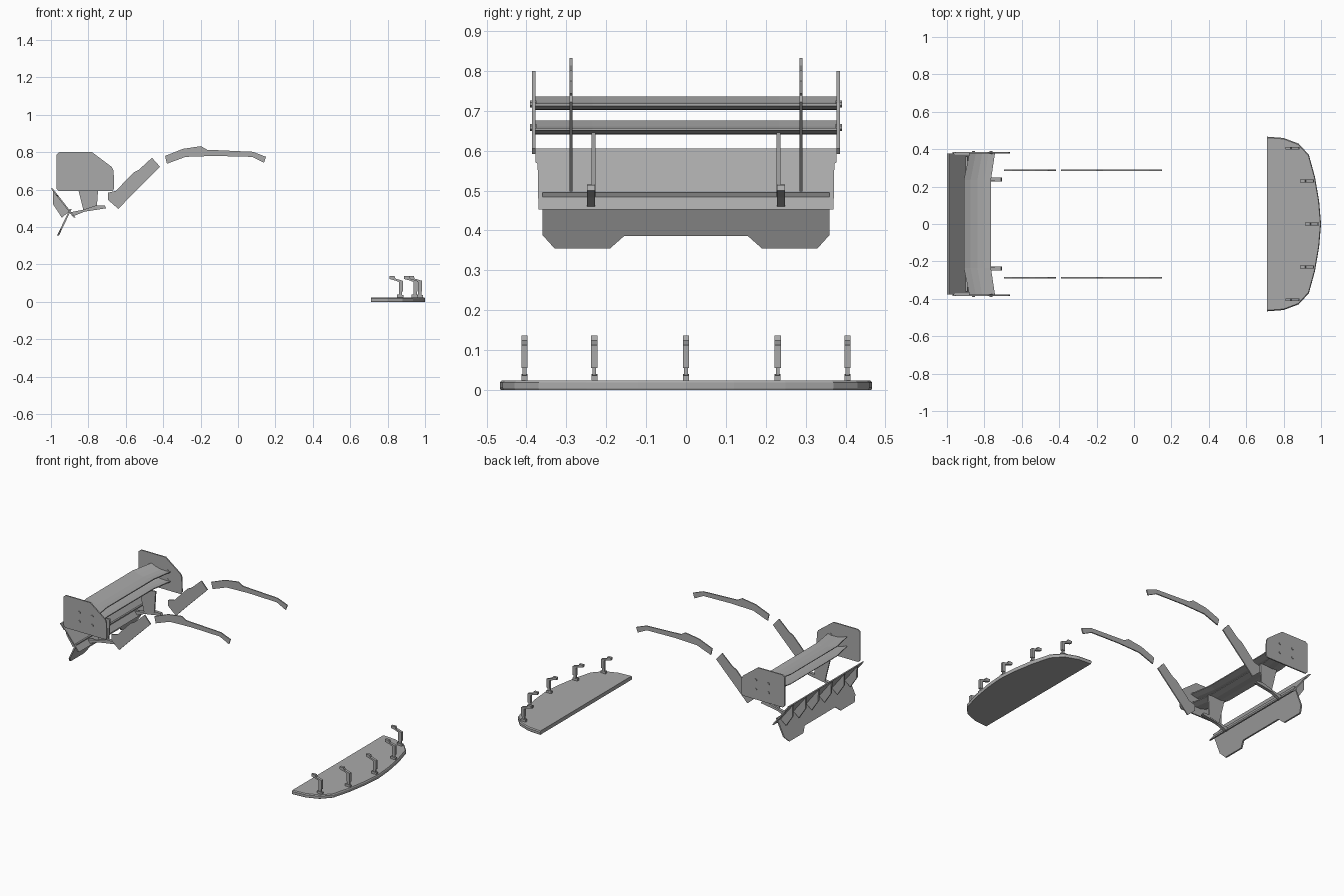
import bpy
import bmesh

cube = bpy.data.objects.get("Cube")
if cube:
    bpy.data.objects.remove(cube)

grey = bpy.data.materials.new("plain_grey")
grey.use_nodes = True
grey.diffuse_color = (0.4, 0.4, 0.4, 1)
grey.node_tree.nodes["Principled BSDF"].inputs["Base Color"].default_value = (0.4, 0.4, 0.4, 1)


def loft(name, rings):
    """Skin a list of matching closed rings and cap both ends."""
    bm = bmesh.new()
    loops = [[bm.verts.new(p) for p in ring] for ring in rings]
    n = len(loops[0])
    for a, b in zip(loops, loops[1:]):
        for i in range(n):
            j = (i + 1) % n
            bm.faces.new((a[i], a[j], b[j], b[i]))
    bm.faces.new(loops[0][::-1])
    bm.faces.new(loops[-1])
    bmesh.ops.recalc_face_normals(bm, faces=bm.faces)
    mesh = bpy.data.meshes.new(name)
    bm.to_mesh(mesh)
    bm.free()
    obj = bpy.data.objects.new(name, mesh)
    obj.data.materials.append(grey)
    bpy.context.collection.objects.link(obj)
    return obj


def plate(name, outline, y, width, dx=0):
    """Extrude an x-z outline along y, centred on y."""
    return loft(name, [[(x + dx, y + s * width / 2, z) for x, z in outline] for s in (-1, 1)])


def sheet(name, outline, low, high, thick):
    """Thin leaning panel: outline of (y, t), t running from low to high (x, z)."""
    rings = []
    for off in (0, thick):
        rings.append([(low[0] + t * (high[0] - low[0]) + off, y,
                       low[1] + t * (high[1] - low[1])) for y, t in outline])
    return loft(name, rings)


def mirrored(half):
    return half + [(-y, t) for y, t in reversed(half)]


# Front splitter with a softened top rim
half = [(0.71, 0.467), (0.80, 0.46), (0.88, 0.43), (0.935, 0.37), (0.968, 0.25), (0.99, 0.12)]
rim = half + [(1.0, 0)] + [(x, -y) for x, y in reversed(half)]
rings = []
for z, s in ((0, 0.995), (0.005, 1), (0.018, 1), (0.024, 0.988)):
    rings.append([(0.71 + (x - 0.71) * s, y * s, z) for x, y in rim])
loft("front_splitter", rings)

# Splitter brackets: foot, neck and hooked post
hook = [(-0.072, 0.137), (-0.045, 0.137), (-0.04, 0.124), (0, 0.112), (0, 0.055),
        (-0.022, 0.055), (-0.022, 0.106), (-0.042, 0.114), (-0.072, 0.122)]
neck = [(-0.022, 0.035), (-0.004, 0.035), (-0.004, 0.058), (-0.022, 0.058)]
foot = [(-0.032, 0.02), (0.003, 0.02), (0.003, 0.036), (-0.032, 0.04)]
for i, (x, y) in enumerate([(0.882, -0.405), (0.96, -0.23), (0.985, 0), (0.96, 0.23), (0.882, 0.405)]):
    plate(f"bracket_post_{i}", hook, y, 0.016, x)
    plate(f"bracket_neck_{i}", neck, y, 0.009, x)
    plate(f"bracket_foot_{i}", foot, y, 0.015, x)

# Rear wing: two stacked curved blades, swept forward at the tips
section = [(0, 0.034), (0.25, 0.020), (0.5, 0.012), (0.75, 0.011), (1, 0.016),
           (1, 0.010), (0.75, 0.001), (0.5, 0), (0.25, 0.010), (0, 0.030)]
stations = [(-0.38, -0.88, -0.743), (-0.235, -0.91, -0.765),
            (0.235, -0.91, -0.765), (0.38, -0.88, -0.743)]
for name, base in (("upper_wing", 0.702), ("lower_wing", 0.641)):
    wing = loft(name, [[(a + t * (b - a), y, base + z) for t, z in section]
                       for y, a, b in stations])
    for p in wing.data.polygons:
        p.use_smooth = False

end_outline = [(-0.958, 0.592), (-0.97, 0.605), (-0.97, 0.788), (-0.955, 0.80), (-0.78, 0.80),
               (-0.674, 0.72), (-0.665, 0.70), (-0.662, 0.605), (-0.672, 0.592)]
bolt = [(-0.008, -0.004), (0, -0.009), (0.008, -0.004), (0.008, 0.004), (0, 0.009), (-0.008, 0.004)]
stay = [(-0.865, 0.645), (-0.745, 0.645), (-0.755, 0.50), (-0.825, 0.485)]
bar = [(-0.90, 0.478), (-0.885, 0.456), (-0.82, 0.482), (-0.705, 0.50), (-0.712, 0.514),
       (-0.76, 0.515), (-0.83, 0.492)]
rear_strip = [(-0.695, 0.583), (-0.652, 0.594), (-0.56, 0.69), (-0.53, 0.706), (-0.46, 0.77),
              (-0.417, 0.722), (-0.556, 0.583), (-0.64, 0.497), (-0.695, 0.545)]
roof_strip = [(-0.39, 0.78), (-0.294, 0.818), (-0.198, 0.832), (-0.165, 0.813), (0.08, 0.802),
              (0.15, 0.775), (0.139, 0.743), (0.075, 0.775), (-0.128, 0.78), (-0.28, 0.775),
              (-0.38, 0.738)]

# Paired parts on both sides
for side, s in (("left", 1), ("right", -1)):
    plate(f"{side}_end_plate", end_outline, s * 0.382, 0.008)
    plate(f"{side}_wing_stay", stay, s * 0.232, 0.009)
    plate(f"{side}_mounting_bar", bar, s * 0.238, 0.02)
    plate(f"{side}_rear_strip", rear_strip, s * 0.288, 0.007)
    plate(f"{side}_roof_strip", roof_strip, s * 0.288, 0.007)
    for bx in (-0.857, -0.765):
        for bz in (0.717, 0.658):
            plate(f"{side}_end_plate_bolt", [(bx + x, bz + z) for x, z in bolt], s * 0.383, 0.016)

# Rear deck panel leaning outwards, with the skirt hanging below it
deck = mirrored([(0.37, 0), (0.372, 0.75), (0.378, 0.78), (0.378, 1)])
sheet("rear_deck_panel", deck, (-0.88, 0.452), (-1.0, 0.605), 0.01)
skirt = mirrored([(0.155, 0.22), (0.19, 0), (0.33, 0), (0.36, 0.24), (0.36, 1)])
# Reorder so the lower notch runs across the middle
sheet("rear_skirt", skirt, (-0.967, 0.355), (-0.9, 0.495), 0.01)

# Fins under the deck panel
fin = [(-0.99, 0.598), (-0.988, 0.52), (-0.942, 0.45), (-0.90, 0.485)]
for i in range(6):
    plate(f"rear_fin_{i}", fin, -0.325 + 0.13 * i, 0.012)
